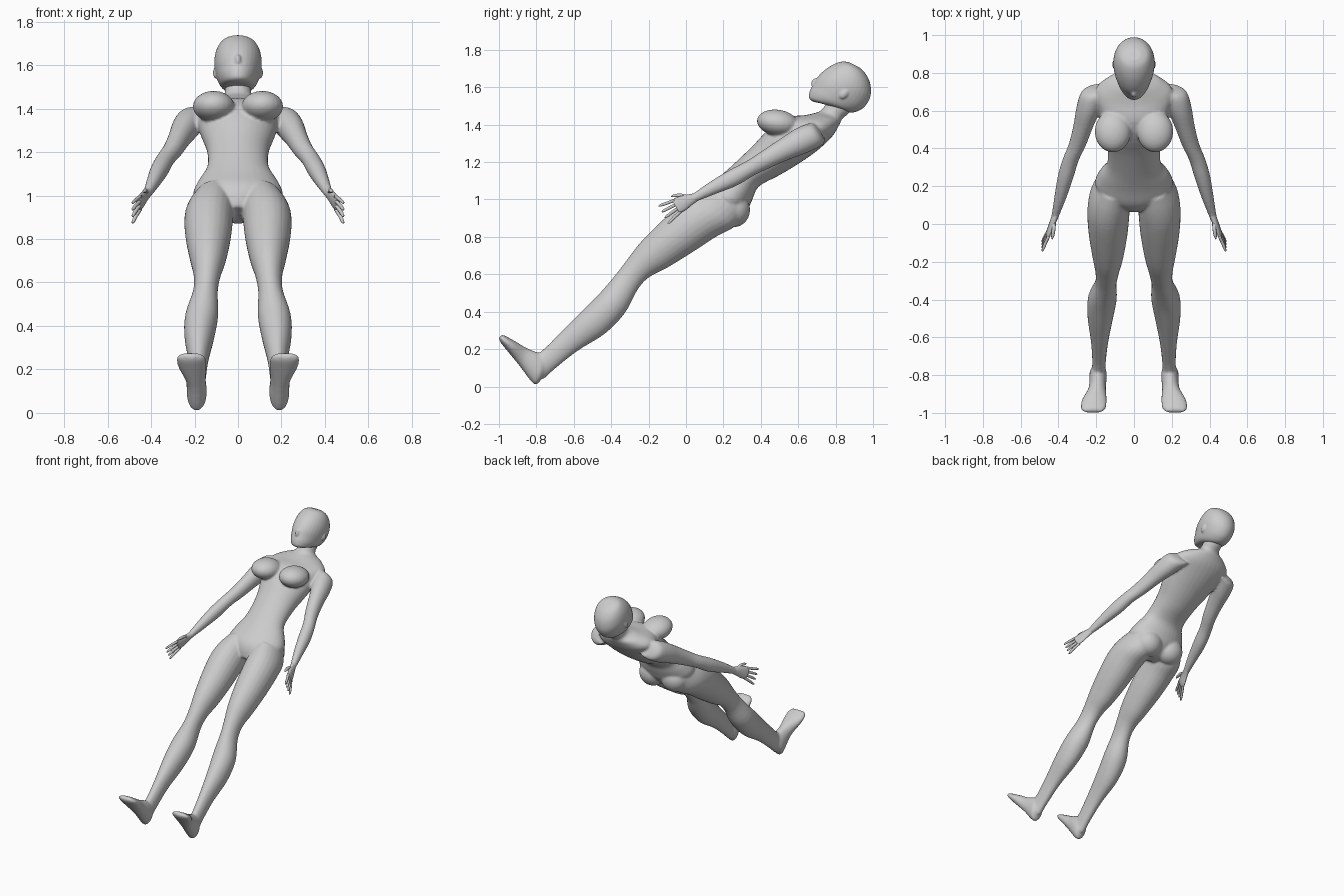
import bpy, bmesh, math
from mathutils import Vector, Matrix

skin = bpy.data.materials.new("plain_grey")
skin.diffuse_color = (0.6, 0.6, 0.6, 1)


def spline(rows, steps=4):
    """Catmull-Rom interpolation of rows of numbers."""
    rows = [Vector(r) for r in rows]
    out = []
    for i in range(len(rows) - 1):
        a, b = rows[max(i - 1, 0)], rows[i]
        c, d = rows[i + 1], rows[min(i + 2, len(rows) - 1)]
        for k in range(steps):
            t = k / steps
            out.append(0.5 * (2 * b + (c - a) * t + (2 * a - 5 * b + 4 * c - d) * t**2
                              + (3 * b - a - 3 * c + d) * t**3))
    return out + [rows[-1]]


def loft(bm, rows, side=1, n=24):
    """Each row: front y, front z, back y, back z, centre x, half width."""
    rings = []
    for fy, fz, by, bz, cx, rx in spline(rows):
        ring = []
        for k in range(n):
            a = 2 * math.pi * k / n
            s = math.sin(a)
            ring.append(bm.verts.new((side * (cx + rx * math.cos(a)),
                                      (fy + by) / 2 + (fy - by) / 2 * s,
                                      (fz + bz) / 2 + (fz - bz) / 2 * s)))
        rings.append(ring)
    faces = [bm.faces.new(rings[0]), bm.faces.new(rings[-1])]
    for p, q in zip(rings, rings[1:]):
        for k in range(n):
            j = (k + 1) % n
            faces.append(bm.faces.new((p[k], p[j], q[j], q[k])))
    bmesh.ops.recalc_face_normals(bm, faces=faces)


def limb(points):
    """Arm style rows (x, y, z, half depth, half width) turned into loft rows."""
    return [(y - .5 * r, z + .86 * r, y + .5 * r, z - .86 * r, x, w)
            for x, y, z, r, w in points]


def ball(bm, centre, radii, tilt=0):
    m = Matrix.Translation(centre) @ Matrix.Rotation(tilt, 4, 'X') @ Matrix.Diagonal((*radii, 1))
    bmesh.ops.create_uvsphere(bm, u_segments=24, v_segments=16, radius=1, matrix=m)


def finish(name, bm, voxel=0, smooth=0):
    me = bpy.data.meshes.new(name)
    bm.to_mesh(me)
    bm.free()
    for p in me.polygons:
        p.use_smooth = True
    me.materials.append(skin)
    ob = bpy.data.objects.new(name, me)
    bpy.context.collection.objects.link(ob)
    if voxel:
        r = ob.modifiers.new("fuse", 'REMESH')
        r.mode = 'VOXEL'
        r.voxel_size = voxel
        r.use_smooth_shade = True
        s = ob.modifiers.new("soften", 'SMOOTH')
        s.factor = 0.5
        s.iterations = smooth


# Body: torso, neck, limbs and feet fused into one skin
bm = bmesh.new()
torso = [(.06, .95, .18, .87, 0, .05), (.07, 1.01, .26, .88, 0, .15),
         (.10, 1.06, .325, .94, 0, .205), (.17, 1.115, .355, 1.0, 0, .185),
         (.25, 1.185, .39, 1.07, 0, .142), (.36, 1.29, .50, 1.13, 0, .143),
         (.45, 1.385, .60, 1.19, 0, .172), (.54, 1.44, .70, 1.26, 0, .195),
         (.63, 1.45, .78, 1.335, 0, .205), (.68, 1.46, .82, 1.40, 0, .14),
         (.72, 1.475, .835, 1.43, 0, .07), (.755, 1.52, .87, 1.46, 0, .06),
         (.79, 1.57, .91, 1.50, 0, .06)]
loft(bm, torso, n=32)

leg = [(.13, 1.07, .32, .94, .11, .08), (.05, 1.03, .26, .855, .125, .108),
       (-.03, .975, .16, .80, .135, .112), (-.13, .885, .03, .715, .137, .103),
       (-.24, .775, -.10, .635, .138, .082), (-.31, .685, -.2, .582, .142, .062),
       (-.375, .60, -.26, .515, .15, .057), (-.46, .50, -.325, .395, .167, .076),
       (-.55, .41, -.43, .285, .178, .068), (-.66, .30, -.58, .19, .182, .046),
       (-.75, .21, -.70, .095, .185, .036), (-.80, .17, -.76, .04, .188, .036)]
foot = [(-.745, .10, -.765, .05, .188, .025), (-.755, .15, -.80, .01, .19, .043),
        (-.79, .18, -.83, .03, .19, .046), (-.85, .205, -.89, .11, .195, .046),
        (-.91, .24, -.955, .19, .21, .066), (-.96, .268, -.993, .238, .216, .066),
        (-.985, .278, -1.0, .262, .217, .045)]
arm = limb([(.17, .72, 1.36, .05, .05), (.21, .695, 1.35, .068, .068),
            (.238, .62, 1.315, .072, .066), (.268, .52, 1.265, .06, .053),
            (.30, .42, 1.21, .05, .046), (.335, .34, 1.165, .044, .043),
            (.362, .25, 1.115, .047, .042), (.39, .14, 1.06, .036, .032),
            (.415, .05, 1.012, .024, .021), (.424, .02, 1.0, .024, .018)])
for s in (-1, 1):
    loft(bm, leg, s)
    loft(bm, foot, s)
    loft(bm, arm, s)
    ball(bm, (s * .112, .49, 1.41), (.096, .112, .07), -.15)   # breast
    ball(bm, (s * .088, .255, .945), (.095, .088, .093))       # buttock
finish("body", bm, .0075, 6)

# Head with nose and ears
bm = bmesh.new()
head = [(.68, 1.522, .72, 1.515, 0, .025), (.657, 1.543, .80, 1.49, 0, .058),
        (.662, 1.58, .88, 1.465, 0, .083), (.678, 1.61, .935, 1.48, 0, .097),
        (.70, 1.65, .97, 1.515, 0, .107), (.735, 1.687, .988, 1.56, 0, .109),
        (.78, 1.718, .985, 1.62, 0, .098), (.83, 1.737, .962, 1.67, 0, .074),
        (.87, 1.735, .93, 1.705, 0, .035)]
loft(bm, head, n=32)
ball(bm, (0, .686, 1.625), (.013, .016, .026), -.4)
for s in (-1, 1):
    ball(bm, (s * .103, .845, 1.565), (.012, .02, .03), -.7)
finish("head", bm, .006, 4)

# Hands: flat palm, four fanned fingers and a thumb
for s, name in ((-1, "right_hand"), (1, "left_hand")):
    bm = bmesh.new()
    loft(bm, limb([(.413, .055, 1.014, .022, .019), (.428, .015, .997, .032, .017),
                   (.443, -.025, .977, .042, .015), (.456, -.055, .962, .042, .011)]), s, 16)
    for t in (-1, -.33, .33, 1):
        by, bz = -.045 - .017 * t, .966 + .03 * t
        ty, tz = -.122 - .024 * t, .918 + .045 * t
        loft(bm, limb([(.45, by, bz, .009, .009),
                       (.470, (by + ty) / 2, (bz + tz) / 2, .009, .009),
                       (.482, ty + .01, tz + .006, .007, .007),
                       (.485, ty, tz, .002, .002)]), s, 10)
    loft(bm, limb([(.425, .02, 1.01, .012, .012), (.425, -.02, 1.022, .012, .01),
                   (.43, -.06, 1.02, .009, .009), (.433, -.08, 1.015, .002, .002)]), s, 10)
    finish(name, bm)
